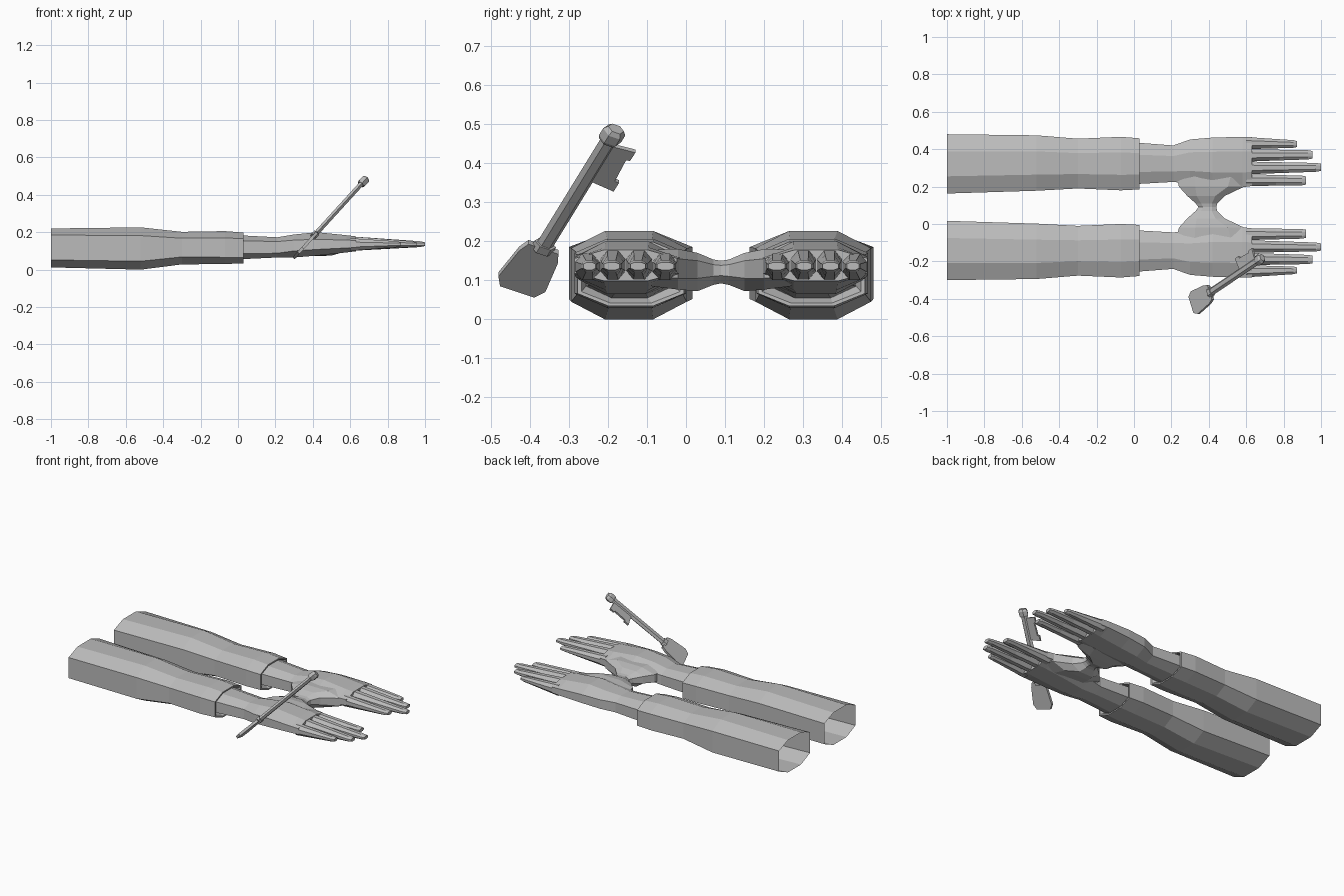
import bpy, bmesh, math
from mathutils import Vector

if "Cube" in bpy.data.objects:
    bpy.data.objects.remove(bpy.data.objects["Cube"])

grey = bpy.data.materials.new("plain grey")
grey.diffuse_color = (0.5, 0.5, 0.5, 1)
grey.use_nodes = True
grey.node_tree.nodes["Principled BSDF"].inputs["Base Color"].default_value = grey.diffuse_color
MID = 0.09  # mirror plane between the two arms


def finish(name, bm, mirror=False):
    bmesh.ops.recalc_face_normals(bm, faces=bm.faces)
    if mirror:
        bmesh.ops.translate(bm, verts=bm.verts, vec=(0, -MID, 0))
    me = bpy.data.meshes.new(name)
    bm.to_mesh(me)
    bm.free()
    me.materials.append(grey)
    ob = bpy.data.objects.new(name, me)
    bpy.context.collection.objects.link(ob)
    if mirror:
        ob.location.y = MID
        m = ob.modifiers.new("other side", 'MIRROR')
        m.use_axis = (False, True, False)
        m.use_clip = False
    return ob


def octagon(a0, a1, zb, zl, zu, zt, inset=0.29):
    """Eight-sided section: flat top and bottom, upright sides."""
    d = (a1 - a0) * inset
    return [(a0 + d, zt), (a1 - d, zt), (a1, zu), (a1, zl),
            (a1 - d, zb), (a0 + d, zb), (a0, zl), (a0, zu)]


def loft(bm, stations, axis='x', caps=(True, True), inset=0.29):
    """Skin octagons; each station is (position, low, high, zb, zl, zu, zt)."""
    rings = []
    for p, *sec in stations:
        pts = octagon(*sec, inset=inset)
        rings.append([bm.verts.new((p, a, z) if axis == 'x' else (a, p, z))
                      for a, z in pts])
    for r, s in zip(rings, rings[1:]):
        for i in range(8):
            j = (i + 1) % 8
            bm.faces.new((r[i], r[j], s[j], s[i]))
    if caps[0]:
        bm.faces.new(rings[0][::-1])
    if caps[1]:
        bm.faces.new(rings[-1])


# Sleeves: open at the elbow, with a turned-in cuff
bm = bmesh.new()
loft(bm, [(-1.0, .163, .480, .012, .052, .185, .220),
          (-.52, .178, .474, .000, .045, .182, .226),
          (-.30, .190, .456, .028, .068, .168, .202),
          (-.07, .180, .466, .030, .066, .170, .206),
          (.03, .185, .458, .034, .066, .165, .198),
          (.03, .195, .448, .042, .071, .160, .190),
          (.00, .213, .436, .055, .085, .155, .184)], caps=(False, False))
finish("sleeve", bm, True)

# Wrist and palm
bm = bmesh.new()
loft(bm, [(.00, .213, .436, .055, .085, .155, .184),
          (.21, .225, .420, .065, .088, .150, .173),
          (.30, .215, .452, .065, .100, .158, .188),
          (.42, .200, .462, .075, .108, .162, .200),
          (.58, .197, .466, .092, .116, .158, .184),
          (.63, .203, .465, .098, .118, .156, .178)])
finish("palm", bm, True)

# Thumb and web, meeting the other thumb on the mirror plane
bm = bmesh.new()
loft(bm, [(.27, .225, .620, .085, .110, .155, .178),
          (.20, .240, .590, .076, .105, .155, .180),
          (.15, .285, .485, .072, .105, .150, .170),
          (.11, .330, .445, .088, .110, .140, .153),
          (.09, .345, .440, .092, .112, .138, .150)],
     axis='y', caps=(True, False), inset=0.25)
finish("thumb", bm, True)

# Fingers: base span, tip span, tip position, height at base
for name, b0, b1, t0, t1, tip, top in (
        ("index_finger", .203, .266, .207, .258, .92, .168),
        ("middle_finger", .266, .334, .280, .326, 1.0, .178),
        ("ring_finger", .334, .400, .346, .394, .955, .178),
        ("little_finger", .400, .465, .408, .447, .872, .168)):
    bm = bmesh.new()
    sts = []
    for f in (0, .5, .93, 1):
        low = .100 + .022 * f
        high = top + (.150 - top) * f
        pinch = .004 if f == 1 else 0
        sts.append((.60 + (tip - .60) * f,
                    b0 + (t0 - b0) * f + pinch, b1 + (t1 - b1) * f - pinch,
                    low + pinch, low + (high - low) * .3,
                    low + (high - low) * .7, high - pinch))
    loft(bm, sts)
    finish(name, bm, True)

# Key axes: along the shaft, across the blade, through the thickness
B = Vector((.41, -.365, .185))
D = Vector((.613, .413, .672)).normalized()
W = Vector((-.278, .910, -.305)).normalized()
N = D.cross(W).normalized()


def plate(name, outline, thick):
    bm = bmesh.new()
    lo, hi = [[bm.verts.new(B + D * s + W * t + N * h) for s, t in outline]
              for h in (-thick / 2, thick / 2)]
    bm.faces.new(lo[::-1])
    bm.faces.new(hi)
    n = len(outline)
    for i in range(n):
        j = (i + 1) % n
        bm.faces.new((lo[i], lo[j], hi[j], hi[i]))
    finish(name, bm)


def rod(name, stations, sides):
    """Oval rod along the key; stations are (distance, half width, half depth)."""
    bm = bmesh.new()
    rings = [[bm.verts.new(B + D * s + W * a * math.cos(k * math.tau / sides)
                           + N * b * math.sin(k * math.tau / sides))
              for k in range(sides)] for s, a, b in stations]
    for r, q in zip(rings, rings[1:]):
        for i in range(sides):
            j = (i + 1) % sides
            bm.faces.new((r[i], r[j], q[j], q[i]))
    bm.faces.new(rings[0][::-1])
    bm.faces.new(rings[-1])
    finish(name, bm)


half = [(0, .042), (-.03, .054), (-.134, .066), (-.163, .048)]
plate("key_bow", half + [(s, -t) for s, t in reversed(half)], .016)
plate("key_bit", [(.263, .0), (.393, .0), (.400, .077), (.368, .076),
                  (.366, .066), (.288, .070), (.286, .082), (.254, .082)], .012)
rod("key_shaft", [(-.01, .022, .015), (.41, .022, .015)], 6)
rod("key_collar", [(-.012, .030, .020), (.012, .030, .020)], 6)
rod("key_end", [(.402, .026, .020), (.412, .031, .025),
                (.438, .031, .025), (.450, .022, .017)], 6)
